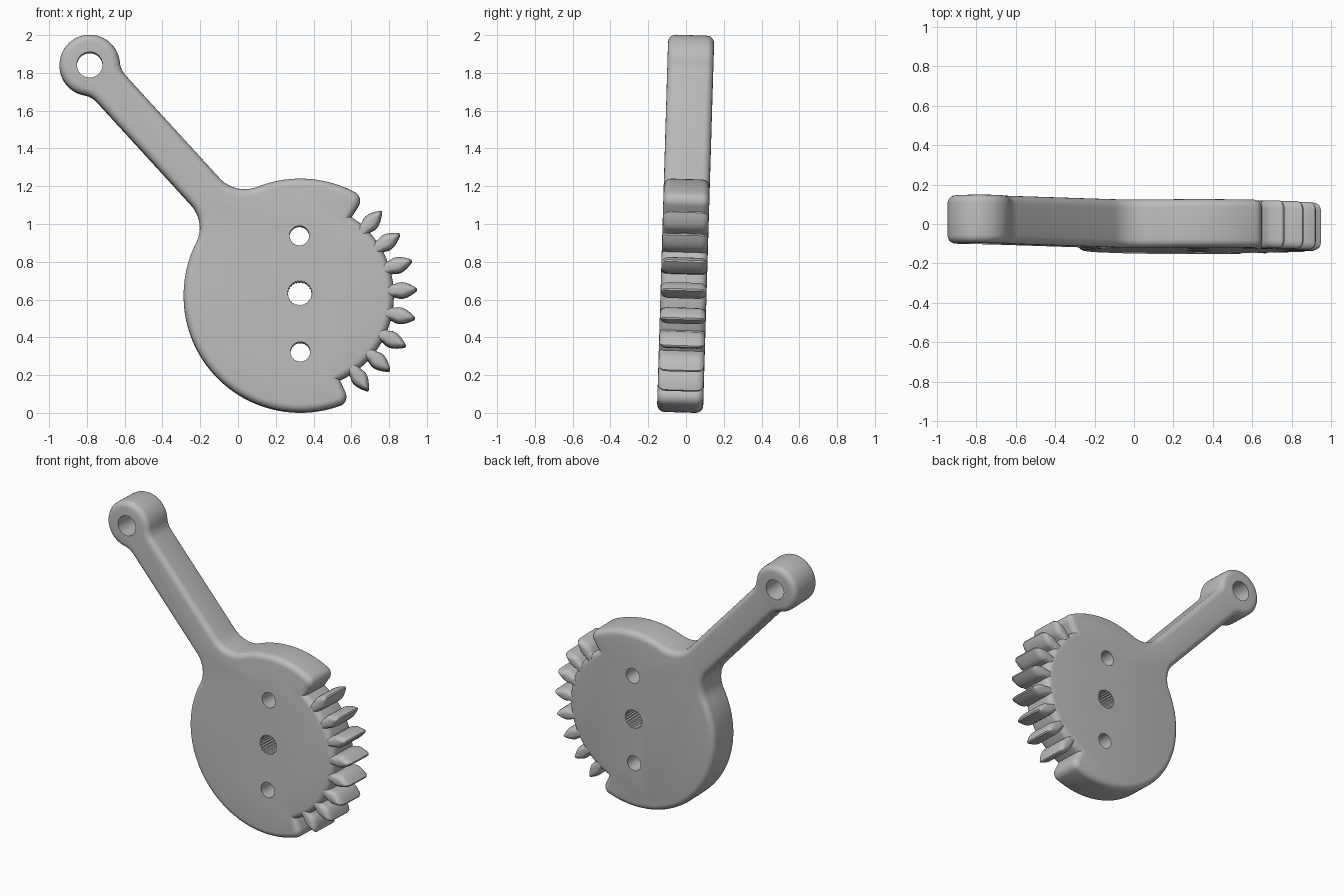
import bpy, bmesh
from math import sin, cos, radians, degrees, sqrt, atan2, asin, pi
from mathutils import Matrix, Vector

if "Cube" in bpy.data.objects:
    bpy.data.objects.remove(bpy.data.objects["Cube"])

mat = bpy.data.materials.new("grey")
mat.use_nodes = True
GREY = (0.5, 0.5, 0.5, 1)
mat.diffuse_color = GREY
mat.node_tree.nodes["Principled BSDF"].inputs["Base Color"].default_value = GREY

HALF = 0.122                      # half the plate thickness
EDGE = 0.04                       # rounding of the rim
HUB, R, ROOT = Vector((0.33, 0.62)), 0.618, 0.495
EYE, EYE_R = Vector((-0.785, 1.84)), 0.16
ARM = 0.103                       # half the arm width
LEAN = Matrix.Translation((0, -0.002, 1)) @ Matrix.Rotation(-0.03, 4, 'X') @ Matrix.Translation((0, 0, -1))


def polar(centre, r, a):
    return centre + r * Vector((cos(radians(a)), sin(radians(a))))


def arc(centre, r, a0, a1, n):
    return [polar(centre, r, a0 + (a1 - a0) * i / n) for i in range(n + 1)]


def clean(pts):
    return [p for i, p in enumerate(pts) if (p - pts[i - 1]).length > 1e-4]


def inset(pts, d):
    """Move a counter-clockwise outline inwards by d with mitred corners."""
    out = []
    for i, p in enumerate(pts):
        a = (p - pts[i - 1]).normalized()
        b = (pts[(i + 1) % len(pts)] - p).normalized()
        na, nb = Vector((-a.y, a.x)), Vector((-b.y, b.x))
        out.append(p + (na + nb) * d / (1 + na.dot(nb)))
    return out


def loft(name, sections):
    """Join (depth, outline) sections along y and cap both ends."""
    bm = bmesh.new()
    loops = [[bm.verts.new((p.x, y, p.y)) for p in pts] for y, pts in sections]
    for lo, hi in zip(loops, loops[1:]):
        for i in range(len(lo)):
            bm.faces.new((lo[i - 1], lo[i], hi[i], hi[i - 1]))
    bm.faces.new(loops[0])
    bm.faces.new(loops[-1])
    bmesh.ops.recalc_face_normals(bm, faces=bm.faces)
    mesh = bpy.data.meshes.new(name)
    bm.to_mesh(mesh)
    bm.free()
    mesh.materials.append(mat)
    ob = bpy.data.objects.new(name, mesh)
    bpy.context.collection.objects.link(ob)
    ob.matrix_world = LEAN
    return ob


def rim(half, steps=5):
    """Depth and inset pairs for a plate with rounded front and back edges."""
    q = [(half - EDGE + EDGE * sin(t), EDGE * (1 - cos(t)))
         for t in (pi / 2 * i / steps for i in range(steps + 1))]
    return [(-y, d) for y, d in reversed(q)] + q


def select(ob):
    bpy.ops.object.select_all(action='DESELECT')
    ob.select_set(True)
    bpy.context.view_layer.objects.active = ob


# Plate outline: hub disc, arm with fillets, eye, and the cut back gear sector
axis = EYE - HUB
length = axis.length
A = degrees(atan2(axis.y, axis.x))
along = axis.normalized()
side = Vector((-along.y, along.x))

f, g = 0.18, 0.12                 # fillet radii at the hub and at the eye
u = sqrt((R + f) ** 2 - (ARM + f) ** 2)
s = sqrt((EYE_R + g) ** 2 - (ARM + g) ** 2)
phi = degrees(atan2(ARM + f, u))
psi = degrees(atan2(ARM + g, s))


def fillet_centre(dist, off):
    return HUB + along * dist + side * off


top, low, q = 57, -65, 0.05       # ends of the sector, corner rounding
turn = degrees(asin(q / (R - q)))
outline = arc(HUB, ROOT, low, top, 40)
outline += arc(polar(HUB, R - q, top + turn), q, top - 90, top + turn, 8)
outline += arc(HUB, R, top + turn, A - phi, 20)
outline += arc(fillet_centre(u, -ARM - f), f, A + 180 - phi, A + 90, 12)
outline += arc(fillet_centre(length - s, -ARM - g), g, A + 90, A + psi, 6)
outline += arc(EYE, EYE_R, A + psi - 180, A + 180 - psi, 36)
outline += arc(fillet_centre(length - s, ARM + g), g, A - psi, A - 90, 6)
outline += arc(fillet_centre(u, ARM + f), f, A - 90, A - 180 + phi, 12)
outline += arc(HUB, R, A + phi, 360 + low - turn, 50)
outline += arc(polar(HUB, R - q, low - turn), q, low - turn, low + 90, 8)
outline = clean(outline)
plate = loft("lever_plate", [(y, inset(outline, d)) for y, d in rim(HALF)])

# Through holes: eye, two bolt holes and a finely splined shaft hole
holes = [(EYE, 0.068, 0.068, 32), (Vector((0.325, 0.935)), 0.052, 0.052, 32),
         (Vector((0.33, 0.32)), 0.052, 0.052, 32), (Vector((0.327, 0.63)), 0.061, 0.066, 48)]
for centre, r0, r1, n in holes:
    ring = [polar(centre, (r0, r1)[i % 2], 360 * i / n) for i in range(n)]
    cutter = loft("hole_cutter", [(-0.3, ring), (0.3, ring)])
    cutter.hide_render = True
    select(plate)
    cut = plate.modifiers.new("hole", 'BOOLEAN')
    cut.operation, cut.solver, cut.object = 'DIFFERENCE', 'EXACT', cutter
    bpy.ops.object.modifier_apply(modifier=cut.name)
    bpy.data.objects.remove(cutter)
select(plate)
bpy.ops.object.shade_smooth_by_angle(angle=radians(30))

# Leaf-shaped gear teeth, rounded at front and back
profile = [(-0.05, 0.034), (0, 0.034), (0.02, 0.041), (0.04, 0.042),
           (0.06, 0.037), (0.08, 0.028), (0.1, 0.016), (0.115, 0.005)]


def tooth_section(angle, d):
    out = Vector((cos(angle), sin(angle)))
    across = Vector((-out.y, out.x))
    k, m = 1 - d / 0.055, 1 - d / 0.115
    right = [HUB + out * (0.503 + h * m) - across * w * k for h, w in profile]
    left = [HUB + out * (0.503 + h * m) + across * w * k for h, w in profile]
    return right + left[::-1]


for i in range(8):
    angle = radians(46 - 14.35 * i)
    tooth = loft(f"gear_tooth_{i + 1}",
                 [(y, tooth_section(angle, d)) for y, d in rim(HALF - 0.001)])
    select(tooth)
    bpy.ops.object.shade_smooth_by_angle(angle=radians(40))
